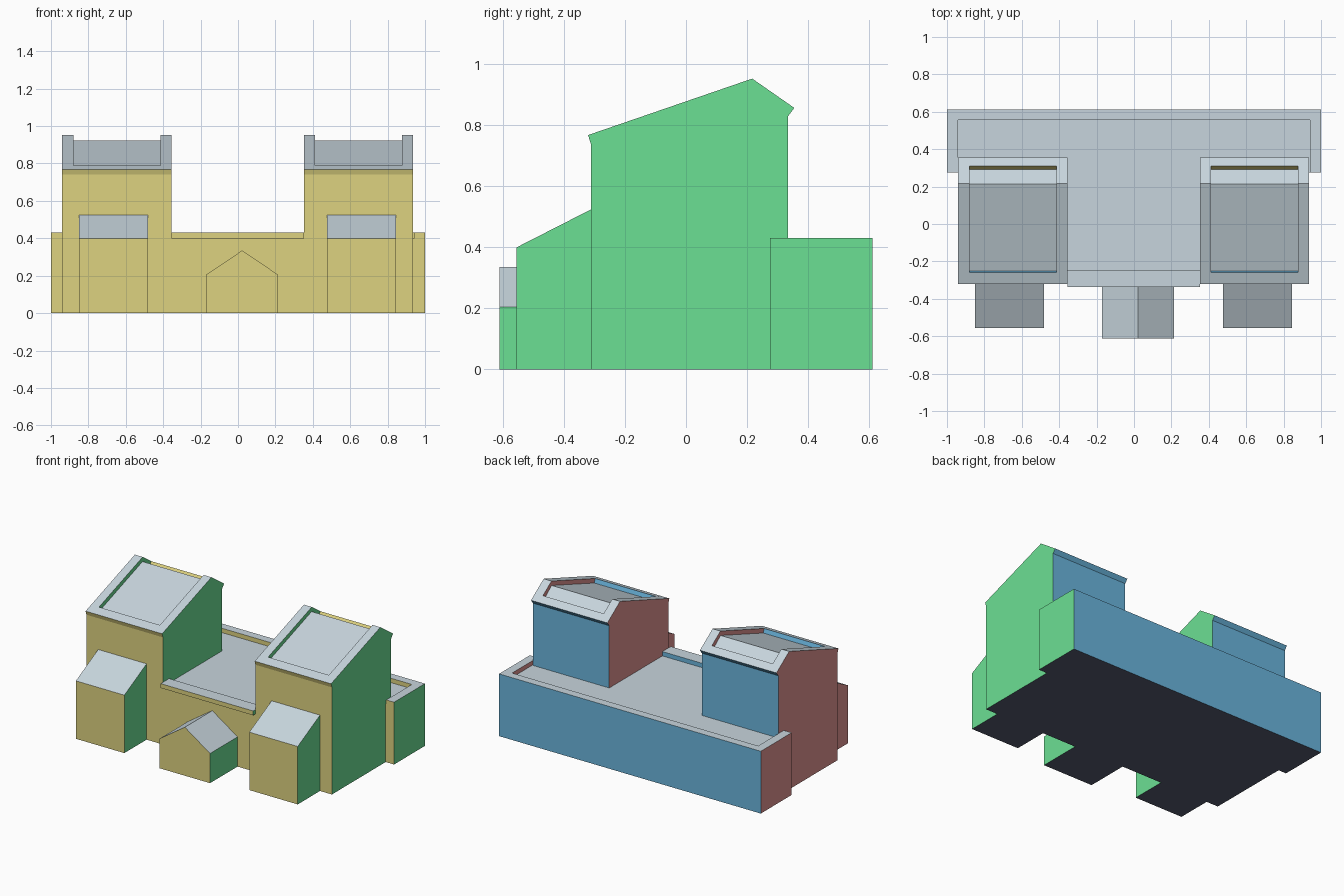
import bpy, bmesh
from mathutils import Vector

cube = bpy.data.objects.get("Cube")
if cube:
    bpy.data.objects.remove(cube, do_unlink=True)


def make_material(name, rgb):
    """Flat colour given as 0-255 sRGB, stored as linear."""
    color = [(c / 255) ** 2.2 for c in rgb] + [1]
    mat = bpy.data.materials.new(name)
    mat.use_nodes = True
    mat.diffuse_color = color
    mat.node_tree.nodes["Principled BSDF"].inputs["Base Color"].default_value = color
    return mat


# One colour for each facing direction
FACINGS = [
    (Vector((0, -1, 0)), make_material("front_yellow", (220, 209, 127))),
    (Vector((0, 1, 0)), make_material("back_blue", (106, 179, 220))),
    (Vector((1, 0, 0)), make_material("side_green", (107, 223, 146))),
    (Vector((-1, 0, 0)), make_material("side_red", (224, 147, 145))),
    (Vector((0, 0, 1)), make_material("roof_grey", (198, 212, 220))),
    (Vector((0, 0, -1)), make_material("base_slate", (86, 92, 111))),
]


def prism(name, profile, start, end, axis="x"):
    """Extrude a (y, z) profile along x, or an (x, z) profile along y."""
    bm = bmesh.new()
    if axis == "x":
        verts = [bm.verts.new((start, a, z)) for a, z in profile]
        step = Vector((end - start, 0, 0))
    else:
        verts = [bm.verts.new((a, start, z)) for a, z in profile]
        step = Vector((0, end - start, 0))
    cap = bm.faces.new(verts)
    new = bmesh.ops.extrude_face_region(bm, geom=[cap], use_keep_orig=True)["geom"]
    bmesh.ops.translate(bm, vec=step, verts=[v for v in new if isinstance(v, bmesh.types.BMVert)])
    bmesh.ops.recalc_face_normals(bm, faces=bm.faces)
    bm.normal_update()
    for face in bm.faces:
        face.material_index = max(range(6), key=lambda i: face.normal.dot(FACINGS[i][0]))
    mesh = bpy.data.meshes.new(name)
    bm.to_mesh(mesh)
    bm.free()
    for _, mat in FACINGS:
        mesh.materials.append(mat)
    obj = bpy.data.objects.new(name, mesh)
    bpy.context.collection.objects.link(obj)
    return obj


def box(name, x, y, z):
    return prism(name, [(y[0], z[0]), (y[1], z[0]), (y[1], z[1]), (y[0], z[1])], *x)


# Heights shared by the low wing
FLAT_ROOF, PARAPET = 0.40, 0.43
FRONT, BACK = -0.312, 0.612

# Rear wing: flat roof with a raised rim
box("rear_wall", (-1, 1), (0.555, BACK), (0, PARAPET))
box("rear_wing", (-0.94, 0.94), (0.275, 0.555), (0, FLAT_ROOF))
for side, x in (("left", (0.94, 1)), ("right", (-1, -0.94))):
    box(side + "_wing_wall", x, (0.275, 0.555), (0, PARAPET))

# Central hall with an overhanging front coping
box("central_hall", (-0.355, 0.352), (FRONT, 0.275), (0, FLAT_ROOF))
box("front_coping", (-0.355, 0.352), (-0.337, -0.245), (FLAT_ROOF, PARAPET))

# Tower profiles: body, full roof rim, and the strips closing the rim at the eaves
BODY = [(FRONT, 0), (FRONT, 0.74), (0.215, 0.922), (0.335, 0.83), (0.335, 0)]
RIM = [(FRONT, 0.74), (-0.321, 0.768), (0.217, 0.953),
       (0.355, 0.857), (0.335, 0.83), (0.215, 0.922)]
FRONT_EAVE = [(FRONT, 0.74), (-0.321, 0.768), (-0.26, 0.789), (-0.25, 0.761)]
BACK_EAVE = [(0.31, 0.888), (0.355, 0.857), (0.335, 0.83), (0.292, 0.863)]
ANNEX = [(-0.555, 0), (-0.555, 0.40), (FRONT, 0.524), (FRONT, 0)]

for side, x0, x1 in (("left", 0.352, 0.936), ("right", -0.94, -0.355)):
    inner0, inner1 = x0 + 0.06, x1 - 0.06
    prism(side + "_tower", BODY, x0, x1)
    prism(side + "_roof_rim_a", RIM, x0, inner0)
    prism(side + "_roof_rim_b", RIM, inner1, x1)
    prism(side + "_front_eave", FRONT_EAVE, inner0, inner1)
    prism(side + "_back_eave", BACK_EAVE, inner0, inner1)

# Lean-to annexes in front of the towers
prism("left_annex", ANNEX, 0.475, 0.845)
prism("right_annex", ANNEX, -0.85, -0.48)

# Gabled entrance porch
prism("entrance_porch", [(-0.17, 0), (-0.17, 0.205), (0.022, 0.335), (0.215, 0.205), (0.215, 0)],
      -BACK, FRONT, axis="y")
